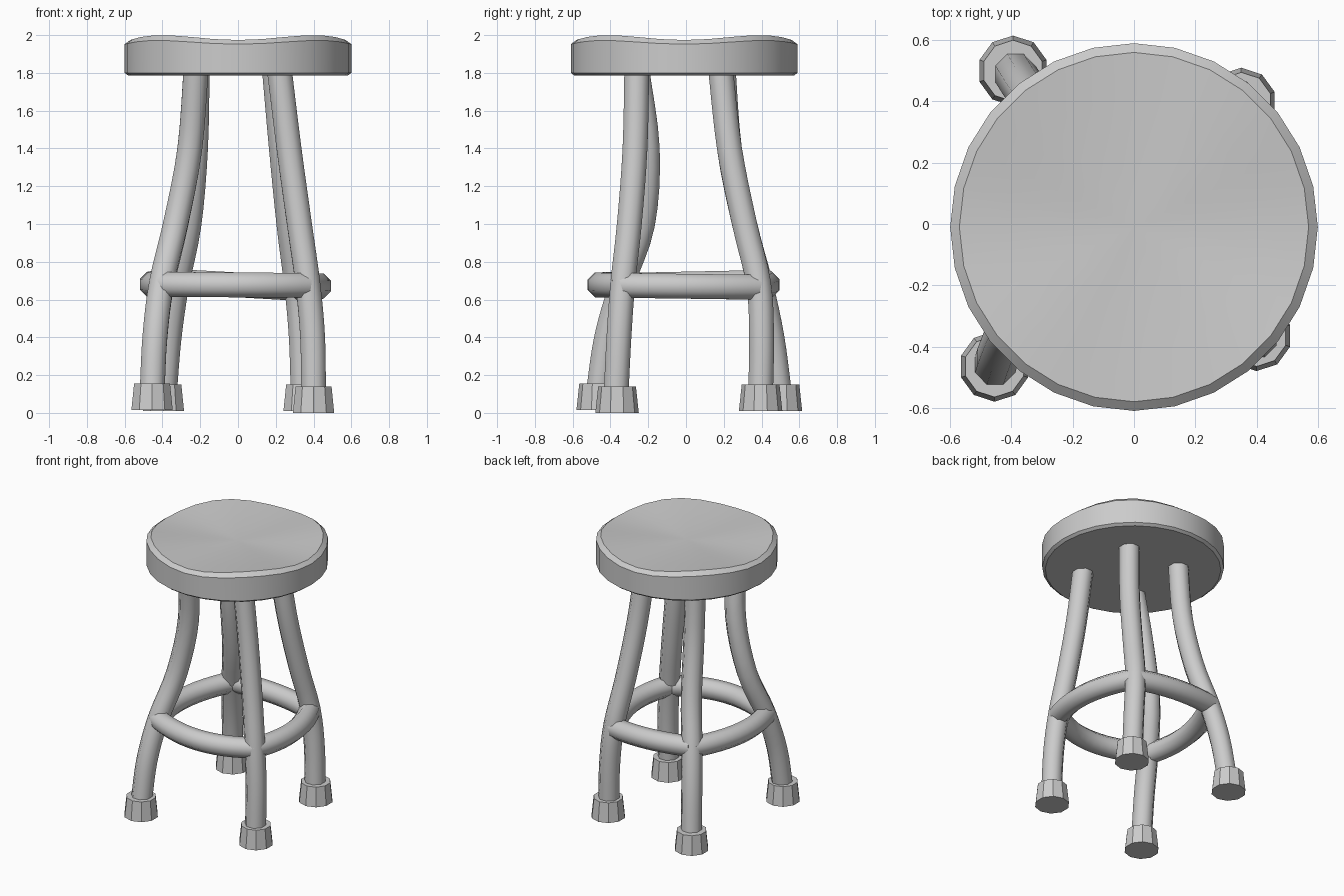
import bpy, bmesh, math
from mathutils import Vector

if "Cube" in bpy.data.objects:
    bpy.data.objects.remove(bpy.data.objects["Cube"])


def make_object(name, bm, angle=35):
    bmesh.ops.recalc_face_normals(bm, faces=bm.faces)
    mesh = bpy.data.meshes.new(name)
    bm.to_mesh(mesh)
    bm.free()
    obj = bpy.data.objects.new(name, mesh)
    bpy.context.collection.objects.link(obj)
    bpy.ops.object.select_all(action='DESELECT')
    obj.select_set(True)
    bpy.context.view_layer.objects.active = obj
    if angle:
        bpy.ops.object.shade_smooth_by_angle(angle=math.radians(angle))
    return obj


def loft(name, rings, angle=35):
    """Skin a list of closed point rings and cap both ends."""
    bm = bmesh.new()
    loops = [[bm.verts.new(p) for p in ring] for ring in rings]
    n = len(loops[0])
    for a, b in zip(loops, loops[1:]):
        for i in range(n):
            j = (i + 1) % n
            bm.faces.new((a[i], a[j], b[j], b[i]))
    for end in (loops[0], loops[-1]):
        center = bm.verts.new(sum((v.co for v in end), Vector()) / n)
        for i in range(n):
            bm.faces.new((end[i], end[(i + 1) % n], center))
    return make_object(name, bm, angle)


def smooth_path(pts, steps=4):
    """Catmull-Rom curve through the points."""
    p = [Vector(q) for q in pts]
    p = [2 * p[0] - p[1]] + p + [2 * p[-1] - p[-2]]
    out = []
    for a, b, c, d in zip(p, p[1:], p[2:], p[3:]):
        for k in range(steps):
            t = k / steps
            out.append(0.5 * (2 * b + (c - a) * t + (2 * a - 5 * b + 4 * c - d) * t ** 2
                              + (3 * b - a - 3 * c + d) * t ** 3))
    return out + [p[-2]]


def tube(name, path, radius, up, sides=8):
    rings = []
    for i, p in enumerate(path):
        tangent = (path[min(i + 1, len(path) - 1)] - path[max(i - 1, 0)]).normalized()
        u = (up - tangent * up.dot(tangent)).normalized()
        v = tangent.cross(u)
        rings.append([p + radius * (math.cos(a) * u + math.sin(a) * v)
                      for a in (2 * math.pi * (k + 0.5) / sides for k in range(sides))])
    return loft(name, rings, 50)


# Seat: bevelled disc whose rim rises at the diagonals and dips in the middle
def seat_ring(r, z, wave, n=28):
    ring = []
    for k in range(n):
        a = 2 * math.pi * k / n
        ring.append(Vector((r * math.cos(a), r * math.sin(a) - 0.01,
                            z - wave * math.cos(4 * a))))
    return ring


loft("seat", [seat_ring(*s) for s in (
    (0.58, 1.785, 0), (0.60, 1.80, 0), (0.60, 1.962, 0.01), (0.57, 1.987, 0.013),
    (0.42, 1.977, 0.007), (0.2, 1.966, 0.002), (0.05, 1.963, 0))], 30)

# Bent legs: (x, y) at each height, plus foot centre and foot base height
heights = (1.85, 1.4, 1.0, 0.68, 0.4, 0.1)
legs = {
    "front_left": (((-.22, -.265), (-.255, -.205), (-.33, -.23), (-.405, -.34),
                    (-.44, -.42), (-.455, -.465)), (-.455, -.465, .015)),
    "front_right": (((.215, -.26), (.27, -.27), (.325, -.30), (.37, -.335),
                     (.395, -.355), (.40, -.37)), (.40, -.365, 0)),
    "back_right": (((.19, .18), (.23, .23), (.27, .31), (.31, .385),
                    (.335, .40), (.345, .395)), (.35, .395, .01)),
    "back_left": (((-.215, .195), (-.225, .23), (-.26, .31), (-.325, .395),
                   (-.365, .455), (-.39, .495)), (-.395, .50, .01)),
}
for name, (xy, (fx, fy, fz)) in legs.items():
    path = smooth_path([(x, y, z) for (x, y), z in zip(xy, heights)])
    tube(name + "_leg", path, 0.071, Vector((1, 0, 0)))
    # Tapered ten-sided foot cap
    rings = [[Vector((fx + r * math.cos(a), fy + r * math.sin(a), fz + h))
              for a in (2 * math.pi * (k + 0.5) / 10 for k in range(10))]
             for r, h in ((0.115, 0), (0.10, 0.14))]
    loft(name + "_foot", rings, 20)

# Foot ring: four bowed rungs joining neighbouring legs
rungs = (
    ("front", "front_left", "front_right", (0, -.455), .68, .675),
    ("right", "front_right", "back_right", (.425, 0.02), .675, .665),
    ("back", "back_right", "back_left", (0, .43), .66, .695),
    ("left", "back_left", "front_left", (-.45, 0.02), .69, .675),
)
for name, a, b, mid, za, zb in rungs:
    pa = Vector((*legs[a][0][3], za))
    pb = Vector((*legs[b][0][3], zb))
    pm = Vector((*mid, (za + zb) / 2))
    ctrl = 2 * pm - (pa + pb) / 2
    path = [(1 - t) ** 2 * pa + 2 * t * (1 - t) * ctrl + t * t * pb
            for t in (i / 12 for i in range(13))]
    tube(name + "_rung", path, 0.071, Vector((0, 0, 1)))
